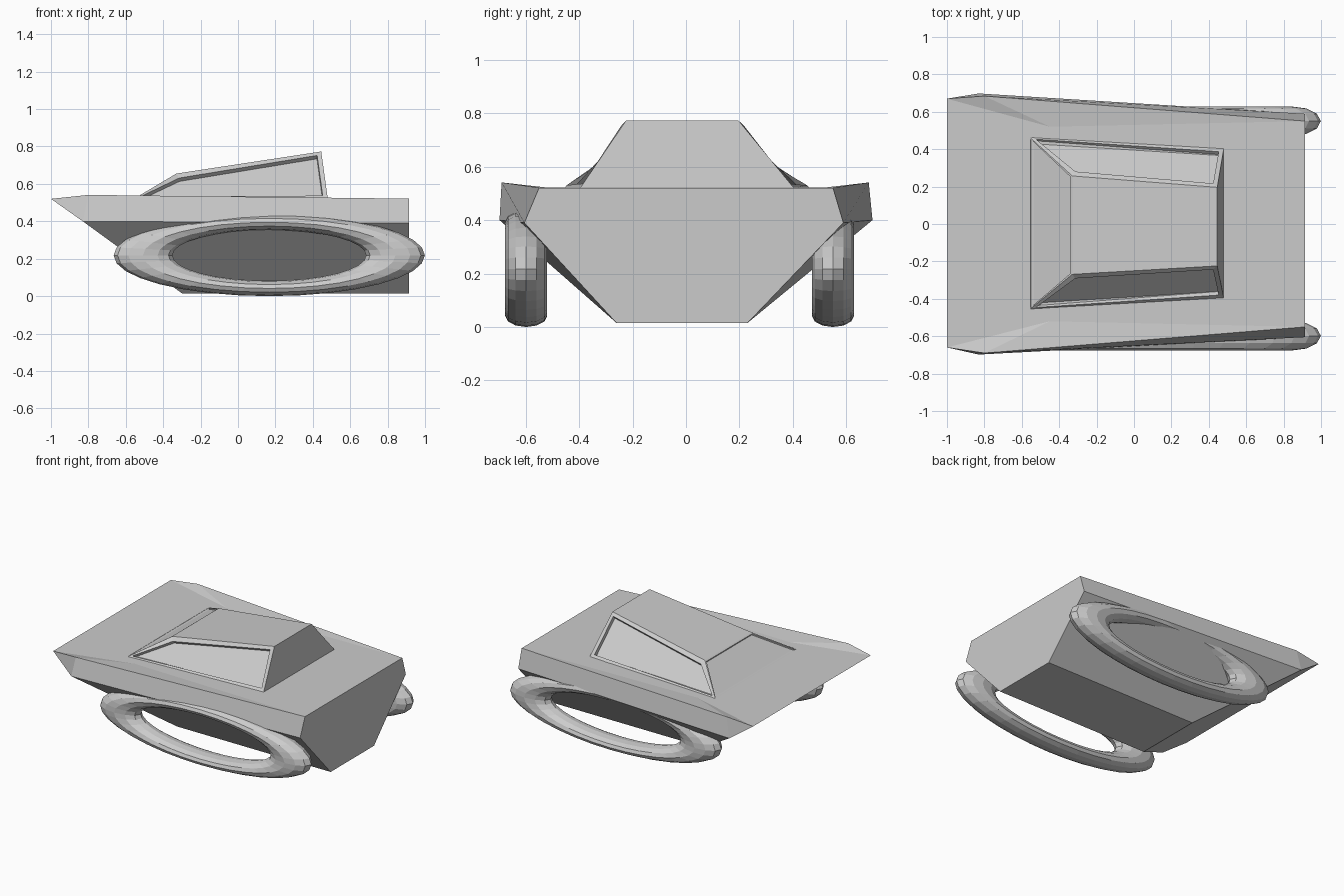
import bpy, bmesh, math

if "Cube" in bpy.data.objects:
    bpy.data.objects.remove(bpy.data.objects["Cube"])

grey = bpy.data.materials.new("grey")
grey.diffuse_color = (0.6, 0.6, 0.6, 1)
grey.use_nodes = True
grey.node_tree.nodes["Principled BSDF"].inputs["Base Color"].default_value = grey.diffuse_color


def new_object(name, bm):
    bmesh.ops.recalc_face_normals(bm, faces=bm.faces)
    me = bpy.data.meshes.new(name)
    bm.to_mesh(me)
    bm.free()
    me.materials.append(grey)
    ob = bpy.data.objects.new(name, me)
    bpy.context.collection.objects.link(ob)
    return ob


def paired_verts(bm, points):
    """Each (x, half width, z) point gives a right (-y) and a left (+y) vertex."""
    return {k: [bm.verts.new((x, s * w + c, z)) for s in (-1, 1)]
            for k, (x, w, z, c) in points.items()}


def build(points, across, sides):
    """Faces spanning both sides (pairs of rows) and faces repeated per side."""
    bm = bmesh.new()
    v = paired_verts(bm, points)
    for a, b in across:
        bm.faces.new((v[a][0], v[a][1], v[b][1], v[b][0]))
    for row in sides:
        for s in (0, 1):
            bm.faces.new([v[k][s] for k in row])
    return bm


# Hull: wedge nose, folded deck, sloping flanks
hull = build(
    {"nose": (-1.0, 0.665, 0.52, 0.005),
     "deck": (-0.45, 0.52, 0.522, 0),
     "shoulder": (-0.80, 0.687, 0.541, -0.003),
     "rear_top": (0.915, 0.55, 0.521, 0),
     "belt": (-0.83, 0.698, 0.40, 0),
     "rear_belt": (0.915, 0.597, 0.39, -0.008),
     "keel": (-0.30, 0.245, 0.015, -0.015),
     "rear_keel": (0.915, 0.245, 0.015, -0.015)},
    [("nose", "deck"), ("deck", "rear_top"), ("rear_top", "rear_belt"),
     ("rear_belt", "rear_keel"), ("rear_keel", "keel"),
     ("keel", "belt"), ("belt", "nose")],
    [("nose", "shoulder", "deck"), ("shoulder", "rear_top", "deck"),
     ("nose", "belt", "shoulder"),
     ("shoulder", "belt", "rear_belt", "rear_top"),
     ("belt", "keel", "rear_keel", "rear_belt")])
new_object("hull", hull)

# Cabin with recessed side windows and windscreen
cabin = build(
    {"base_front": (-0.557, 0.46, 0.52, 0.004),
     "roof_front": (-0.33, 0.263, 0.655, -0.006),
     "roof_rear": (0.445, 0.21, 0.773, -0.014),
     "base_rear": (0.48, 0.40, 0.52, 0.004)},
    [("base_front", "roof_front"), ("roof_front", "roof_rear"),
     ("roof_rear", "base_rear"), ("base_rear", "base_front")],
    [("base_front", "roof_front", "roof_rear", "base_rear")])
bmesh.ops.recalc_face_normals(cabin, faces=cabin.faces)
cabin.normal_update()
windows = [f for f in cabin.faces if abs(f.normal.y) > 0.5]
screen = [f for f in cabin.faces if f.normal.x < -0.3 and abs(f.normal.y) < 0.2]
for faces, border, depth in ((windows, 0.036, -0.025), (screen, 0.012, -0.01)):
    bmesh.ops.inset_individual(cabin, faces=faces, thickness=border)
    bmesh.ops.inset_individual(cabin, faces=faces, thickness=0.002, depth=depth)
new_object("cabin", cabin)

# Stretched ring floats on both sides
for name, y in (("right_ring", -0.598), ("left_ring", 0.55)):
    bpy.ops.mesh.primitive_torus_add(
        major_radius=0.675, minor_radius=0.157, major_segments=32,
        minor_segments=12, rotation=(math.pi / 2, 0, 0), location=(0.167, y, 0.218))
    ring = bpy.context.object
    ring.name = name
    ring.scale = (1, 0.262, 0.5)
    ring.data.materials.append(grey)
